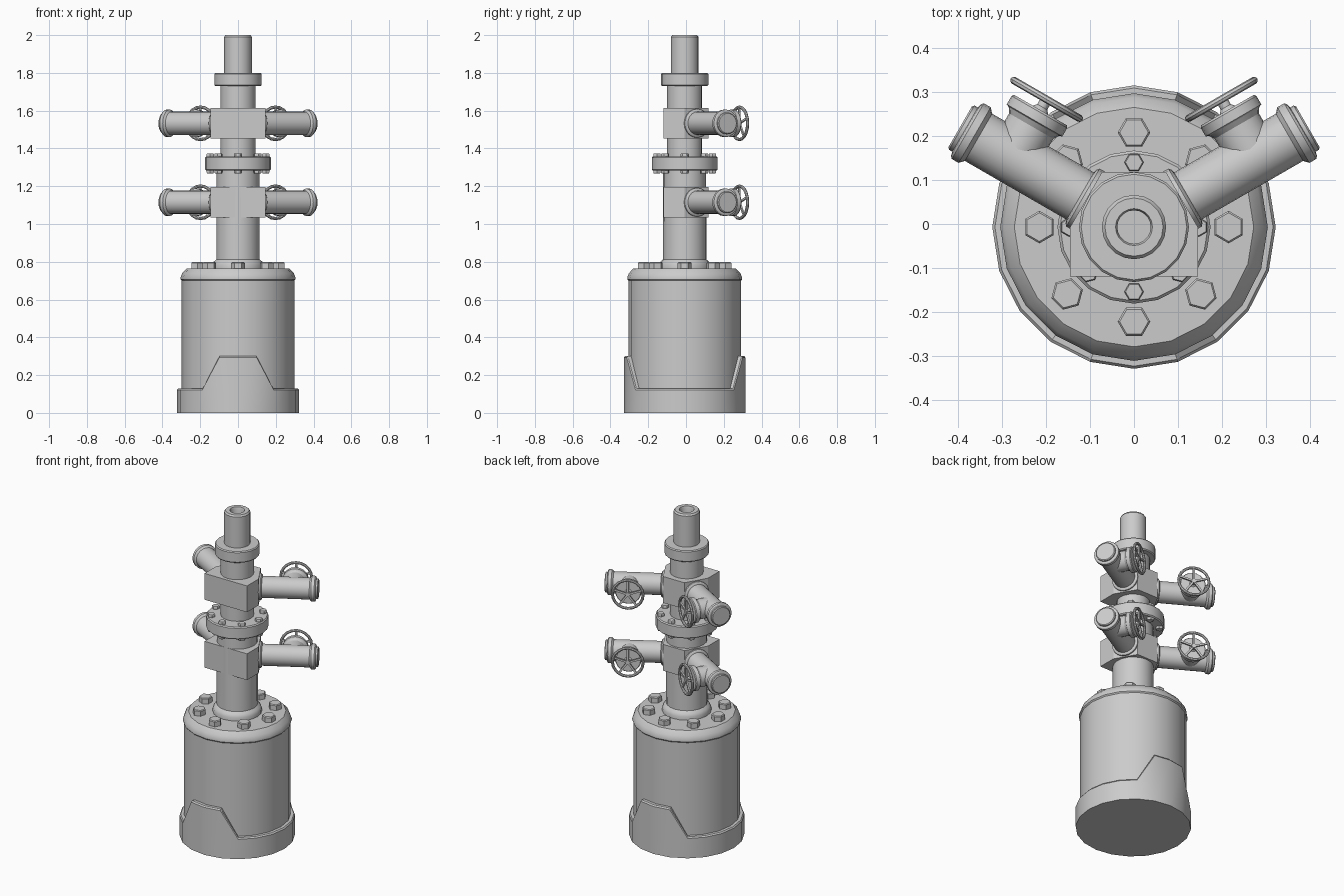
import bpy, bmesh
from math import sin, cos, pi, radians
from mathutils import Matrix, Vector

if "Cube" in bpy.data.objects:
    bpy.data.objects.remove(bpy.data.objects["Cube"])

CY = -0.007  # y of the main axis
AXIS = Matrix.Translation((0, CY, 0))


def finish(name, bm, smooth=True):
    bmesh.ops.remove_doubles(bm, verts=bm.verts, dist=1e-5)
    bmesh.ops.recalc_face_normals(bm, faces=bm.faces)
    me = bpy.data.meshes.new(name)
    bm.to_mesh(me)
    bm.free()
    ob = bpy.data.objects.new(name, me)
    bpy.context.collection.objects.link(ob)
    if smooth:
        bpy.ops.object.select_all(action='DESELECT')
        ob.select_set(True)
        bpy.context.view_layer.objects.active = ob
        bpy.ops.object.shade_smooth_by_angle(angle=radians(32))
    return ob


def lathe(bm, profile, n, mat):
    """Revolve (radius, height) points around local z."""
    rings = []
    for r, z in profile:
        if r == 0:
            rings.append([bm.verts.new(mat @ Vector((0, 0, z)))] * n)
        else:
            rings.append([bm.verts.new(mat @ Vector((r * cos(2 * pi * i / n), r * sin(2 * pi * i / n), z)))
                          for i in range(n)])
    for a, b in zip(rings, rings[1:]):
        for i in range(n):
            j = (i + 1) % n
            bm.faces.new(list(dict.fromkeys((a[i], a[j], b[j], b[i]))))


def turned(name, profile, n=20, mat=AXIS):
    bm = bmesh.new()
    lathe(bm, profile, n, mat)
    return finish(name, bm)


def bolt_circle(name, radius, size, z0, z1):
    bm = bmesh.new()
    prof = [(0, z0), (size * .88, z0), (size, z0 + .005), (size, z1 - .005), (size * .88, z1), (0, z1)]
    for i in range(8):
        mat = AXIS @ Matrix.Rotation(i * pi / 4, 4, 'Z') @ Matrix.Translation((radius, 0, 0)) \
            @ Matrix.Rotation(pi / 2, 4, 'Z')
        lathe(bm, prof, 6, mat)
    finish(name, bm, False)


# main tank with rounded shoulder
turned("tank", [(0, .02), (.298, .02), (.298, .70), (.304, .707), (.304, .717), (.295, .74),
                (.272, .764), (0, .764)])

# base shell: 20 sided, rim raised at front and back
bm = bmesh.new()
N = 20
rows = []
for i in range(N):
    a = 2 * pi * i / N
    top = .30 if min(abs(i - 5), abs(i - 15)) <= 1 else .13
    rows.append([bm.verts.new((r * cos(a), r * sin(a) + CY, z)) for r, z in
                 ((.322, 0), (.322, top - .008), (.316, top), (.295, top))])
for i in range(N):
    p, q = rows[i], rows[(i + 1) % N]
    for k in range(3):
        bm.faces.new((p[k], q[k], q[k + 1], p[k + 1]))
bm.faces.new([r[0] for r in rows])
finish("base_shell", bm)

bolt_circle("tank_bolts", .215, .037, .755, .798)

# central column
turned("lower_column", [(0, .76), (.137, .76), (.137, .785), (.129, .80), (.115, .812),
                        (.114, 1.285), (0, 1.285)])
turned("middle_flange", [(0, 1.282), (.168, 1.282), (.174, 1.288), (.174, 1.352),
                         (.168, 1.358), (0, 1.358)])
bolt_circle("flange_bolts", .147, .022, 1.268, 1.374)
turned("upper_column", [(0, 1.35), (.093, 1.35), (.093, 1.74), (0, 1.74)])
turned("top_collar", [(0, 1.73), (.12, 1.73), (.125, 1.736), (.125, 1.794), (.12, 1.80), (0, 1.80)])
turned("outlet_pipe", [(0, 1.79), (.073, 1.79), (.073, 1.99), (.066, 2.0), (.042, 2.0),
                       (.038, 1.99), (.038, 1.90), (0, 1.90)])


def valve_arm(side, z, tag):
    ang = radians(30 if side > 0 else 150)
    d = Vector((cos(ang), sin(ang), 0))
    nrm = Vector((-side * .5, .866, 0)).normalized()
    up = Vector((0, 0, 1))
    org = Vector((0, CY, z))

    def frame(axis, origin):
        x = up.cross(axis).normalized()
        m = Matrix((x, axis.cross(x), axis)).transposed().to_4x4()
        return Matrix.Translation(origin) @ m

    # side pipe with mounting ring and capped end
    turned(tag + "_side_pipe", [(0, .10), (.076, .10), (.076, .134), (.070, .139), (.062, .141), (.062, .408),
                                (.073, .418), (.073, .436), (.068, .441), (.058, .443),
                                (.058, .452), (.053, .456), (0, .456)], 20, frame(d, org))
    # valve bonnet and stem branching off the pipe
    f = frame(nrm, org + d * .317)
    turned(tag + "_bonnet", [(0, 0), (.058, 0), (.058, .082), (.066, .094), (.073, .097), (.073, .119),
                             (.069, .124), (.02, .124), (.013, .132), (.013, .158), (0, .158)], 20, f)
    # handwheel: rim and spokes
    bm = bmesh.new()
    rim = [(.086 + .0085 * cos(2 * pi * k / 8), .152 + .0085 * sin(2 * pi * k / 8)) for k in range(9)]
    lathe(bm, rim, 20, f)
    for k in range(5):
        spoke = Matrix.Rotation(2 * pi * k / 5 + pi / 2, 4, 'Z') @ Matrix.Translation((.046, 0, .151)) \
            @ Matrix.Diagonal((.084, .011, .009, 1))
        bmesh.ops.create_cube(bm, size=1, matrix=f @ spoke)
    finish(tag + "_handwheel", bm)


for level, zc in (("lower", 1.115), ("upper", 1.533)):
    # valve block: half hexagon at the back, square at the front
    bm = bmesh.new()
    R, h = .145, .081
    outline = [(R * cos(radians(a)), R * sin(radians(a))) for a in (0, 60, 120, 180)] + [(-R, -.112), (R, -.112)]
    base = bm.faces.new([bm.verts.new((x, y + CY, zc - h)) for x, y in outline])
    ext = bmesh.ops.extrude_face_region(bm, geom=[base], use_keep_orig=True)
    bmesh.ops.translate(bm, vec=(0, 0, 2 * h),
                        verts=[v for v in ext["geom"] if isinstance(v, bmesh.types.BMVert)])
    finish(level + "_valve_block", bm, False)
    for s, word in ((-1, "left"), (1, "right")):
        valve_arm(s, zc, level + "_" + word)
